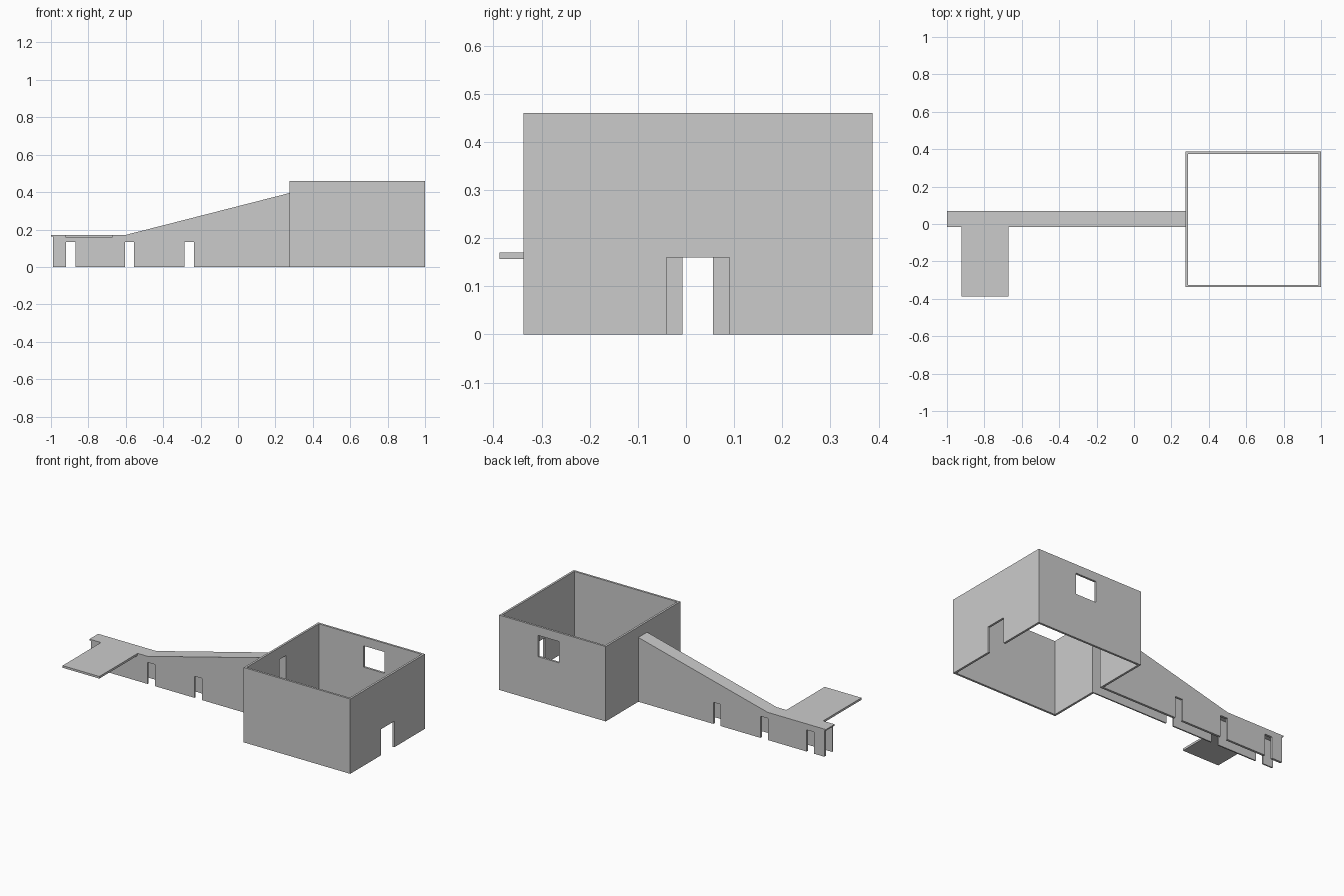
import bpy, bmesh

if "Cube" in bpy.data.objects:
    bpy.data.objects.remove(bpy.data.objects["Cube"])


def prism(name, outline, y0, y1):
    """Extrude an (x, z) outline along y."""
    bm = bmesh.new()
    face = bm.faces.new([bm.verts.new((x, y0, z)) for x, z in outline])
    ext = bmesh.ops.extrude_face_region(bm, geom=[face])["geom"]
    verts = [v for v in ext if isinstance(v, bmesh.types.BMVert)]
    bmesh.ops.translate(bm, verts=verts, vec=(0, y1 - y0, 0))
    bmesh.ops.recalc_face_normals(bm, faces=bm.faces)
    mesh = bpy.data.meshes.new(name)
    bm.to_mesh(mesh)
    bm.free()
    obj = bpy.data.objects.new(name, mesh)
    bpy.context.collection.objects.link(obj)
    return obj


def box(name, x0, x1, y0, y1, z0, z1):
    return prism(name, [(x0, z0), (x1, z0), (x1, z1), (x0, z1)], y0, y1)


def cut(target, *bounds):
    """Subtract a box from the target and drop the cutter."""
    cutter = box("cutter", *bounds)
    cutter.hide_render = True
    mod = target.modifiers.new("cut", "BOOLEAN")
    mod.operation, mod.solver, mod.object = "DIFFERENCE", "EXACT", cutter
    bpy.context.view_layer.objects.active = target
    bpy.ops.object.modifier_apply(modifier=mod.name)
    bpy.data.objects.remove(cutter)


X0, X1, Y0, Y1, H, T = 0.275, 1.0, -0.338, 0.387, 0.46, 0.013
CY0, CY1 = -0.015, 0.07          # corridor outer faces
IY0, IY1 = -0.007, 0.056         # corridor inner faces
BEND, LOW, HIGH, ROOF = -0.605, 0.17, 0.395, 0.008

# Open room: four walls, no floor or ceiling
room = box("room_walls", X0, X1, Y0, Y1, 0, H)
cut(room, X0 + T, X1 - T, Y0 + T, Y1 - T, -0.1, H + 0.1)
cut(room, X1 - 0.05, X1 + 0.05, -0.04, 0.09, -0.1, 0.16)           # right door
cut(room, X0 - 0.05, X0 + 0.05, IY0, IY1, -0.1, HIGH - ROOF)       # corridor opening
cut(room, 0.593, 0.735, Y1 - 0.05, Y1 + 0.05, 0.275, 0.406)        # back window

# Corridor side walls with three doorways each
outline = [(-0.99, 0)]
for x0, x1 in ((-0.92, -0.87), (-0.605, -0.555), (-0.285, -0.235)):
    outline += [(x0, 0), (x0, 0.133), (x1, 0.133), (x1, 0)]
outline += [(X0, 0), (X0, HIGH - ROOF), (BEND, LOW - ROOF), (-0.99, LOW - ROOF)]
prism("corridor_front_wall", outline, CY0, IY0)
prism("corridor_back_wall", outline, IY1, CY1)

# Corridor roof: flat end, then a slope up to the room
top = [(-1, LOW), (BEND, LOW), (X0, HIGH)]
under = [(x, z - ROOF) for x, z in reversed(top)]
prism("corridor_roof", top + under, CY0, CY1)

# Canopy over the first front doorway
box("canopy", -0.922, -0.672, -0.387, CY0, 0.157, LOW)
